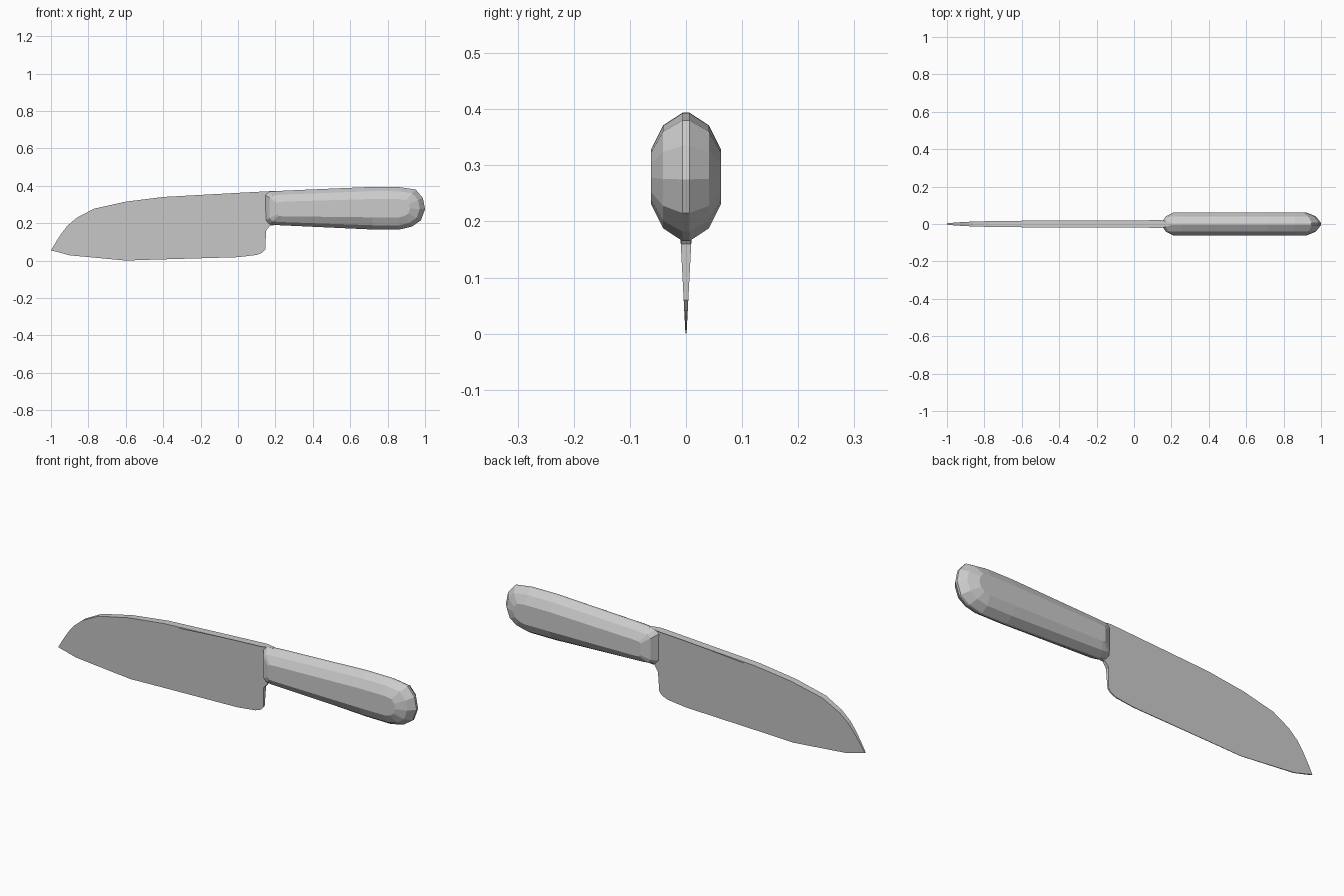
import bpy, bmesh
from mathutils import Vector

if "Cube" in bpy.data.objects:
    bpy.data.objects.remove(bpy.data.objects["Cube"], do_unlink=True)

steel = bpy.data.materials.new("light grey")
steel.use_nodes = True
GREY = (0.6, 0.6, 0.6, 1)
steel.diffuse_color = GREY
steel.node_tree.nodes["Principled BSDF"].inputs["Base Color"].default_value = GREY


def loft(name, rings):
    """Skin closed rings of equal length and cap both ends."""
    bm = bmesh.new()
    loops = [[bm.verts.new(p) for p in ring] for ring in rings]
    n = len(loops[0])
    for a, b in zip(loops, loops[1:]):
        for i in range(n):
            j = (i + 1) % n
            bm.faces.new((a[i], a[j], b[j], b[i]))
    bm.faces.new(loops[0])
    bm.faces.new(loops[-1][::-1])
    bmesh.ops.recalc_face_normals(bm, faces=bm.faces)
    mesh = bpy.data.meshes.new(name)
    bm.to_mesh(mesh)
    bm.free()
    mesh.materials.append(steel)
    obj = bpy.data.objects.new(name, mesh)
    bpy.context.collection.objects.link(obj)
    return obj


# Blade: side profile, thick at the spine and thin at the cutting edge
blade_outline = [
    (-1, .055), (-.97, .105), (-.94, .15), (-.91, .188), (-.86, .23),
    (-.77, .277), (-.6, .315), (-.4, .34), (0, .362), (.15, .37),
    (.2, .372), (.2, .19), (.17, .186), (.15, .16), (.146, .06),
    (.13, .042), (.1, .03), (0, .018), (-.45, .005), (-.6, 0), (-.9, .028),
]


def half_thickness(x, z):
    return .006 if x > .16 else .001 + .052 * z


loft("blade", [[(x, side * half_thickness(x, z), z) for x, z in blade_outline]
               for side in (-1, 1)])

# Handle: outline drawn in towards a centre line as it swells to each side
handle_outline = [
    (.147, .35), (.165, .368), (.25, .374), (.72, .394), (.86, .393),
    (.95, .38), (.988, .335), (1, .275), (.978, .215), (.93, .182),
    (.86, .165), (.72, .166), (.2, .19), (.165, .195), (.147, .215),
]


def handle_ring(y, pull):
    ring = []
    for x, z in handle_outline:
        cx = min(max(x, .26), .86)
        cz = .28 if cx > .5 else .272
        p = Vector((x, y, z)).lerp(Vector((cx, y, cz)), pull)
        ring.append(p)
    return ring


steps = [(.006, 0), (.041, .2), (.062, .57)]
loft("handle", [handle_ring(-y, p) for y, p in reversed(steps)]
     + [handle_ring(y, p) for y, p in steps])
